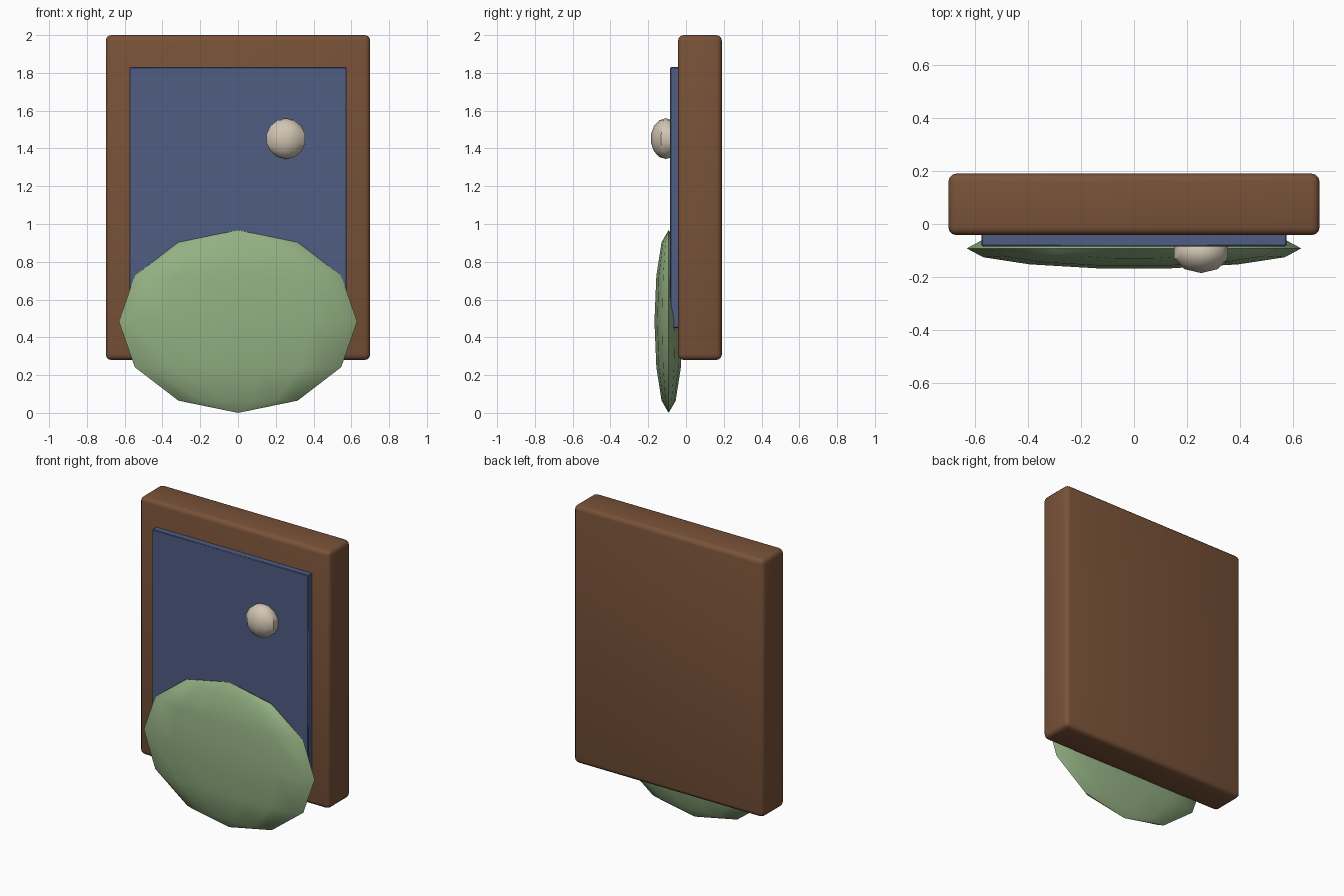
import bpy
import bmesh
from math import radians
from mathutils import Matrix, Vector

cube = bpy.data.objects.get("Cube")
if cube:
    bpy.data.objects.remove(cube, do_unlink=True)


def material(name, rgb):
    mat = bpy.data.materials.new(name)
    mat.use_nodes = True
    mat.diffuse_color = (*rgb, 1)
    mat.node_tree.nodes["Principled BSDF"].inputs["Base Color"].default_value = (*rgb, 1)
    return mat


def finish(name, bm, mat, angle):
    mesh = bpy.data.meshes.new(name)
    bm.to_mesh(mesh)
    bm.free()
    mesh.materials.append(mat)
    obj = bpy.data.objects.new(name, mesh)
    bpy.context.collection.objects.link(obj)
    bpy.ops.object.select_all(action="DESELECT")
    obj.select_set(True)
    bpy.context.view_layer.objects.active = obj
    bpy.ops.object.shade_smooth_by_angle(angle=radians(angle))
    return obj


def rounded_box(name, low, high, bevel, segments, mat):
    low, high = Vector(low), Vector(high)
    bm = bmesh.new()
    bmesh.ops.create_cube(bm, size=1)
    bmesh.ops.scale(bm, vec=high - low, verts=bm.verts)
    bmesh.ops.translate(bm, vec=(low + high) / 2, verts=bm.verts)
    bmesh.ops.bevel(bm, geom=bm.edges[:], offset=bevel, segments=segments,
                    profile=0.5, affect="EDGES")
    return finish(name, bm, mat, 40)


def ellipsoid(name, centre, radii, segments, rings, turn, mat):
    bm = bmesh.new()
    bmesh.ops.create_uvsphere(bm, u_segments=segments, v_segments=rings, radius=1)
    bmesh.ops.rotate(bm, matrix=Matrix.Rotation(radians(turn), 3, "Z"), verts=bm.verts)
    bmesh.ops.scale(bm, vec=radii, verts=bm.verts)
    bmesh.ops.translate(bm, vec=centre, verts=bm.verts)
    return finish(name, bm, mat, 35)


wood = material("brown wood", (0.19, 0.084, 0.04))
blue = material("night blue", (0.08, 0.109, 0.23))
green = material("soft green", (0.29, 0.435, 0.225))
cream = material("pale cream", (0.64, 0.56, 0.45))

# Thick wooden backing with rounded edges
rounded_box("frame", (-0.7, -0.042, 0.28), (0.7, 0.19, 2.0), 0.03, 3, wood)

# Raised sky panel on the front
rounded_box("sky_panel", (-0.575, -0.084, 0.45), (0.575, -0.03, 1.83), 0.004, 1, blue)

# Flattened hill overlapping the lower edge
ellipsoid("hill", (0, -0.092, 0.484), (0.631, 0.077, 0.484), 14, 6, 90, green)

# Moon set into the sky
ellipsoid("moon", (0.253, -0.107, 1.452), (0.11, 0.08, 0.108), 10, 7, 0, cream)
